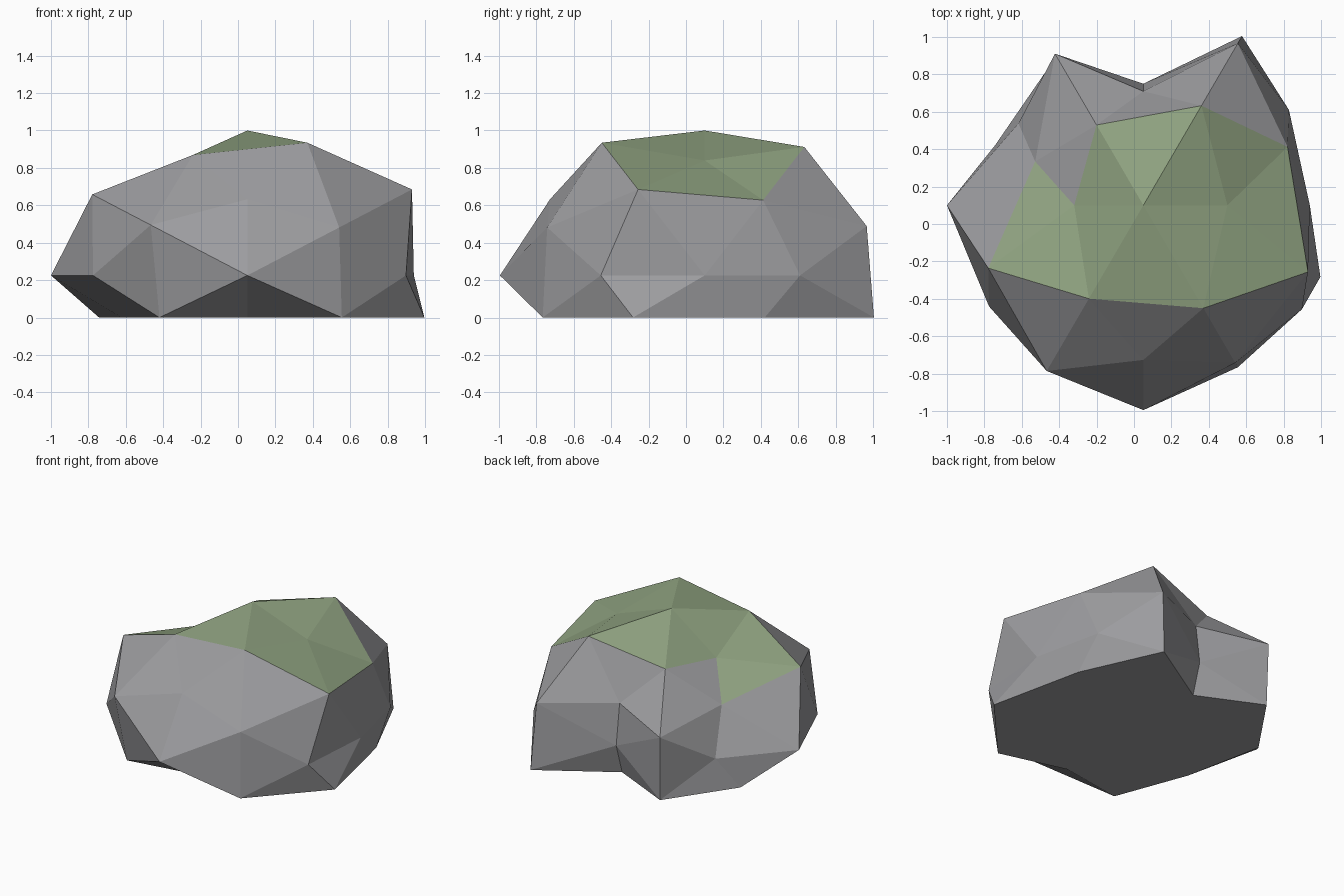
import bpy, bmesh
from mathutils import Vector

if "Cube" in bpy.data.objects:
    bpy.data.objects.remove(bpy.data.objects["Cube"])

CENTER = Vector((0.05, 0.10, 0.225))
SCALE = Vector((1.0, 1.06, 0.845))
GREEN_SLOPE = 0.785          # faces flatter than this carry moss

# Direction families of a once-subdivided icosahedron standing on an edge.
# Each has a radius per sign: x+y+, x+y-, x-y+, x-y- (zero axes use one sign).
FAMILIES = [
    ((0, 0, 1), [0.917]),                              # summit
    ((.526, 0, .851), [.855, .703]),                   # crown ends
    ((.309, .5, .809), [1.005, 1.038, .81, .942]),     # crown rim
    ((0, .851, .526), [.676, .917]),                   # upper back and front
    ((.809, .309, .5), [.953, 1.088, .715, 1.025]),    # upper sides
    ((.5, .809, .309), [1.01, .982, .945, 1.033]),     # upper corners
    ((.851, .526, 0), [.915, .997, .785, .97]),        # waist corners
    ((1, 0, 0), [.89, 1.05]),                          # waist sides
    ((0, 1, 0), [.613, 1.033]),                        # waist back and front
    ((0, .851, -.526), [.643, .81]),                   # foot back and front
    ((.809, .309, -.5), [.98, 1.17, .98, .83]),        # foot sides
    ((.5, .809, -.309), [1.055, 1.01, .93, .94]),      # foot corners
    ((.309, .5, -.809), [.8] * 4),                     # underside
    ((.526, 0, -.851), [.8] * 2),
    ((0, 0, -1), [.8]),
]


def signed(d):
    """Mirror a direction across x and y."""
    xs = (1, -1) if d[0] else (1,)
    ys = (1, -1) if d[1] else (1,)
    return [Vector((d[0] * sx, d[1] * sy, d[2])) for sx in xs for sy in ys]


def flat_material(name, color):
    m = bpy.data.materials.new(name)
    m.diffuse_color = (*color, 1)
    m.use_nodes = True
    m.node_tree.nodes["Principled BSDF"].inputs["Base Color"].default_value = m.diffuse_color
    return m


# Boulder: hull of the directions, then pushed out by its radii
bm = bmesh.new()
radius = {}
for d, radii in FAMILIES:
    for v, r in zip(signed(d), radii):
        radius[bm.verts.new(v.normalized())] = r
bmesh.ops.convex_hull(bm, input=bm.verts[:])
for v, r in radius.items():
    v.co = CENTER + v.co * r * SCALE
    v.co.z = max(v.co.z, 0.0)      # flat underside
bmesh.ops.recalc_face_normals(bm, faces=bm.faces[:])
bm.normal_update()

# Moss on the flattest upper faces
for f in bm.faces:
    f.smooth = False
    f.material_index = 1 if f.normal.z > GREEN_SLOPE else 0

mesh = bpy.data.meshes.new("boulder")
bm.to_mesh(mesh)
bm.free()
mesh.materials.append(flat_material("stone grey", (.337, .337, .350)))
mesh.materials.append(flat_material("moss green", (.275, .361, .216)))
bpy.context.collection.objects.link(bpy.data.objects.new("boulder", mesh))
